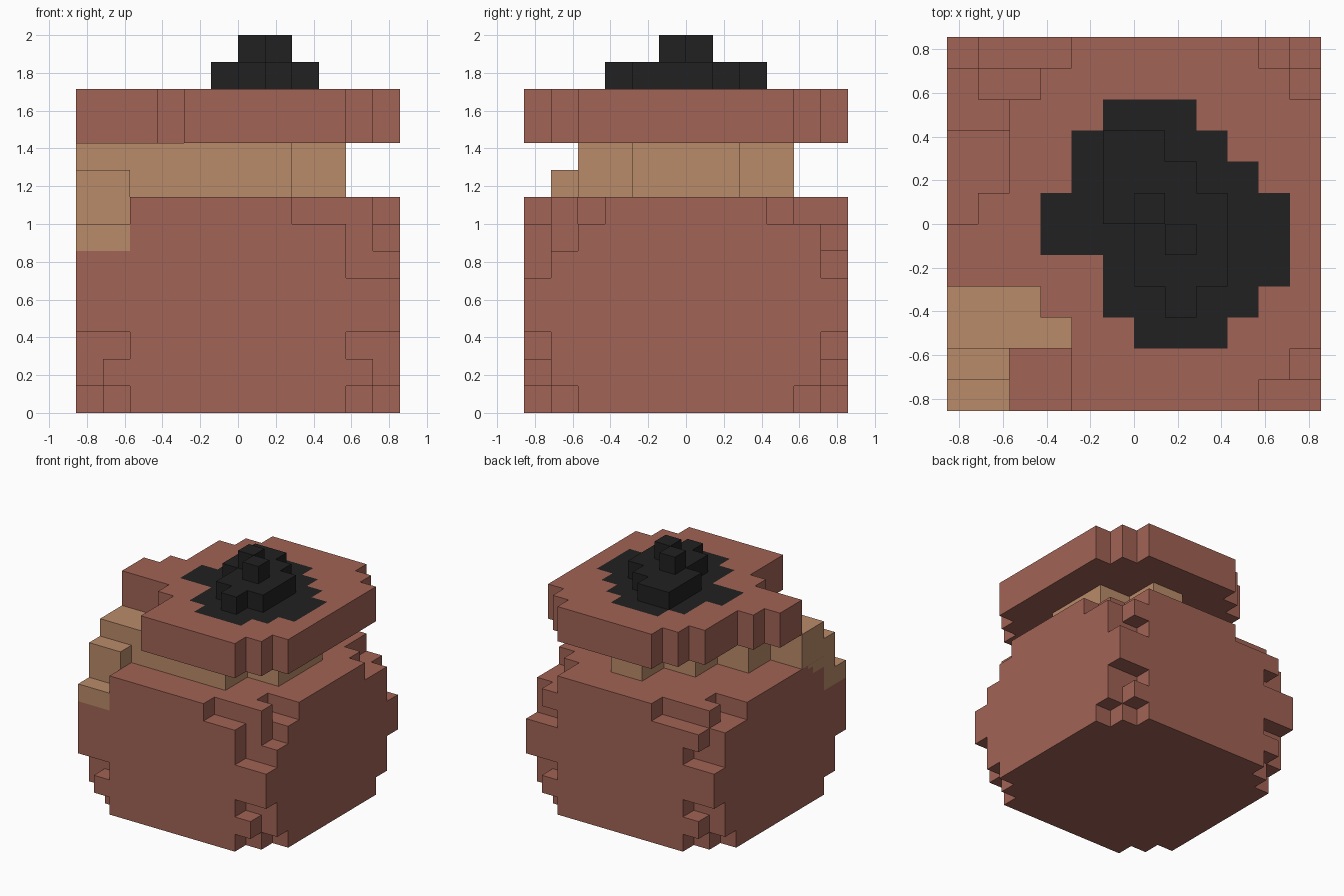
import bpy, bmesh, math
from mathutils import Vector

cube = bpy.data.objects.get("Cube")
if cube:
    bpy.data.objects.remove(cube, do_unlink=True)

U = 1 / 7  # size of one block


def material(name, rgb):
    m = bpy.data.materials.new(name)
    m.diffuse_color = (*rgb, 1)
    m.use_nodes = True
    bsdf = m.node_tree.nodes["Principled BSDF"]
    bsdf.inputs["Base Color"].default_value = (*rgb, 1)
    bsdf.inputs["Roughness"].default_value = 0.9
    return m


CLAY = material("clay_brown", (0.356, 0.125, 0.089))
TAN = material("tan_filling", (0.491, 0.258, 0.144))
BLACK = material("black", (0.0152, 0.0152, 0.0152))


def box(x0, x1, y0, y1, z0, z1):
    """Set of block cells filling a box."""
    return {(x, y, z) for x in range(x0, x1) for y in range(y0, y1) for z in range(z0, z1)}


def rows(table, z0, z1):
    """Cells of a flat outline given as rows: (y0, y1, x0, x1)."""
    out = set()
    for y0, y1, x0, x1 in table:
        out |= box(x0, x1, y0, y1, z0, z1)
    return out


# Body: a solid block with chipped corners
body = box(-6, 6, -6, 6, 0, 8)
for sx in (1, -1):
    for sy in (1, -1):
        def corner(i, j, z):
            return (i if sx > 0 else -1 - i, j if sy > 0 else -1 - j, z)
        for z, chips in ((0, ((4, 5), (5, 5), (5, 4))), (1, ((5, 5),)), (2, ((4, 5), (5, 5)))):
            body -= {corner(i, j, z) for i, j in chips}

# Front corner at +x: stepped rim
body -= box(2, 4, -6, -5, 7, 8) | box(4, 6, -6, -5, 5, 8)
body -= box(5, 6, -5, -4, 6, 8) | box(4, 6, -4, -3, 7, 8)
# Back corner at +x
body -= box(5, 6, 3, 5, 7, 8) | box(4, 5, 4, 5, 7, 8)
body -= box(5, 6, 5, 6, 5, 8) | box(4, 5, 5, 6, 5, 6) | box(4, 5, 5, 6, 7, 8)
# Back corner at -x
body -= box(-6, -2, 5, 6, 7, 8) | box(-6, -4, 5, 6, 5, 6) | box(-6, -5, 5, 6, 6, 7)
body -= box(-6, -4, 3, 4, 7, 8) | box(-6, -5, 4, 5, 7, 8)
# Front corner at -x, taken by the drip
body -= box(-6, -4, -6, -5, 6, 8) | box(-6, -4, -5, -4, 6, 8)

# Filling: stepped layer under the lid, and the drip over the front corner
filling = rows([(-4, -2, -6, 2), (-2, 0, -4, 4), (0, 2, -2, 4), (2, 4, 0, 2)], 8, 10)
drip = box(-6, -4, -5, -4, 6, 9) | box(-6, -4, -6, -5, 6, 7)

# Lid with stepped corners
lid = rows([(-6, -5, -2, 4), (-5, -4, -2, 5), (-4, -3, -2, 6), (-3, -2, -3, 6),
            (-2, 0, -6, 6), (0, 1, -5, 6), (1, 4, -4, 6), (4, 5, -3, 5), (5, 6, -2, 4)], 10, 12)

# Black patch on the lid, and the knob standing on it
patch = rows([(-4, -3, 0, 3), (-3, -2, -1, 4), (-2, -1, -1, 5), (-1, 1, -3, 5),
              (1, 2, -2, 4), (2, 3, -2, 3), (3, 4, -1, 2)], 11, 12)
knob = rows([(-3, -2, 1, 2), (-2, 0, 0, 3), (0, 1, -1, 3), (1, 2, -1, 2), (2, 3, -1, 1)], 12, 13)
knob |= {(0, 0, 13), (1, -1, 13)}

SOLID = body | filling | drip | lid | knob
DIRS = [Vector(d) for d in ((1, 0, 0), (-1, 0, 0), (0, 1, 0), (0, -1, 0), (0, 0, 1), (0, 0, -1))]


def build(name, cells, mats, rule=None):
    """Mesh of the open faces of the cells; rule(cell, normal) picks the material slot."""
    bm = bmesh.new()
    for c in sorted(cells):
        for n in DIRS:
            if tuple(int(a + b) for a, b in zip(c, n)) in SOLID:
                continue
            a = Vector((n.y, n.z, n.x)) * 0.5
            b = n.cross(a)
            mid = Vector(c) + Vector((0.5, 0.5, 0.5)) + n * 0.5
            corners = (mid - a - b, mid + a - b, mid + a + b, mid - a + b)
            f = bm.faces.new([bm.verts.new(p * U) for p in corners])
            f.material_index = rule(c, n) if rule else 0
    bmesh.ops.remove_doubles(bm, verts=bm.verts, dist=U * 0.01)
    bmesh.ops.dissolve_limit(bm, angle_limit=math.radians(1), verts=bm.verts,
                             edges=bm.edges, delimit={'MATERIAL'})
    me = bpy.data.meshes.new(name)
    bm.to_mesh(me)
    bm.free()
    for m in mats:
        me.materials.append(m)
    ob = bpy.data.objects.new(name, me)
    bpy.context.collection.objects.link(ob)
    return ob


build("pot_body", body, [CLAY])
build("filling", filling, [TAN])
build("drip", drip, [TAN])
build("lid", lid, [CLAY, BLACK], lambda c, n: int(n.z > 0.5 and c in patch))
build("lid_knob", knob, [BLACK])

# Thin run of filling down the side of the body beside the drip
run = bmesh.new()
for y0, y1, z0, z1 in ((-4, -3, 7.4, 8), (-3, -2.5, 7.8, 8)):
    pts = [(-6.02, y0, z0), (-6.02, y0, z1), (-6.02, y1, z1), (-6.02, y1, z0)]
    run.faces.new([run.verts.new(Vector(p) * U) for p in pts])
run_mesh = bpy.data.meshes.new("side_run")
run.to_mesh(run_mesh)
run.free()
run_mesh.materials.append(TAN)
bpy.context.collection.objects.link(bpy.data.objects.new("side_run", run_mesh))
